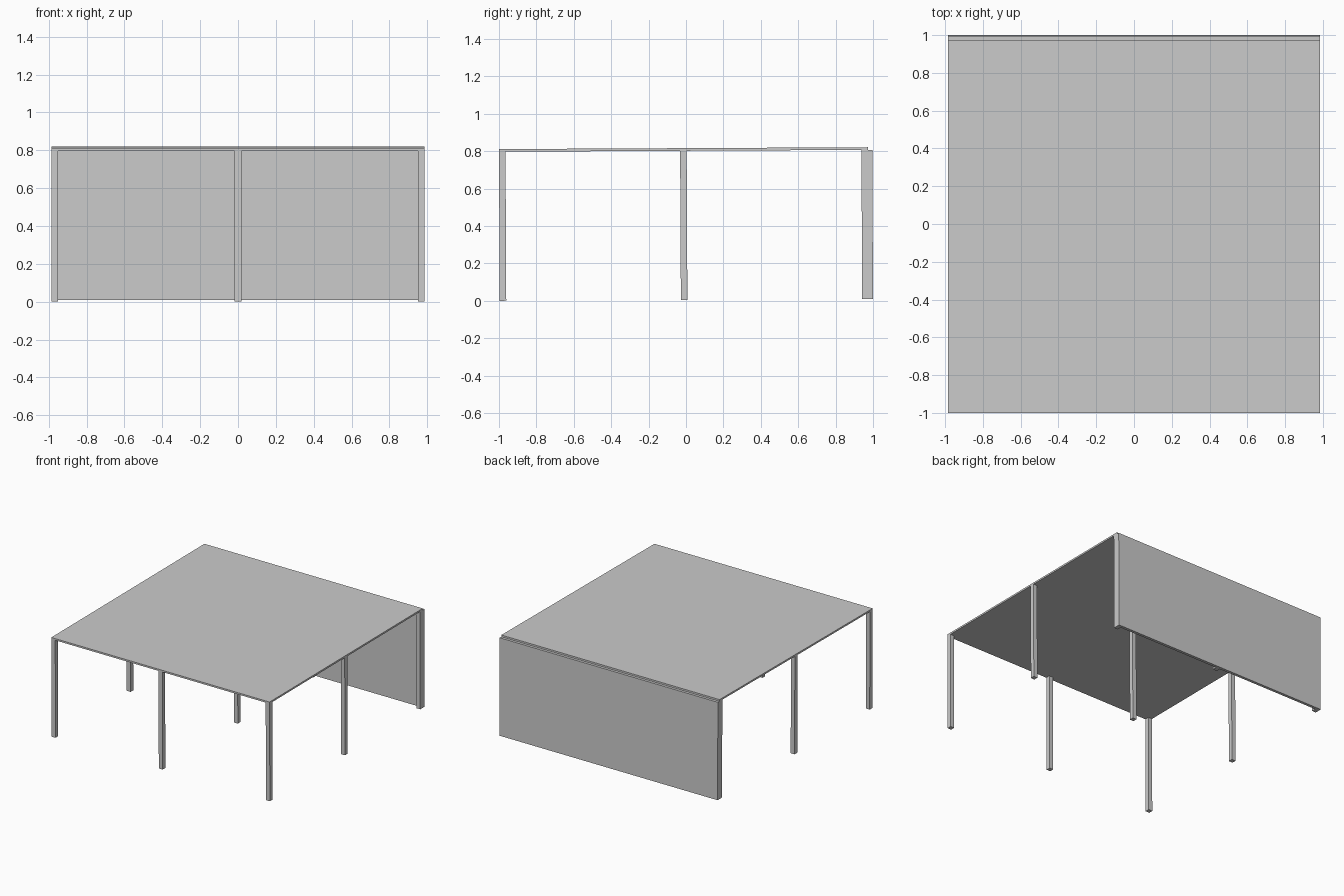
import bpy, bmesh
from mathutils import Matrix, Vector

if "Cube" in bpy.data.objects:
    bpy.data.objects.remove(bpy.data.objects["Cube"])

# The whole shelter leans very slightly: the back sits higher than the front
TILT = Matrix.Translation((0, 0, 0.005)) @ Matrix.Rotation(0.005, 4, 'X')


def box(name, lo, hi):
    lo, hi = Vector(lo), Vector(hi)
    bm = bmesh.new()
    bmesh.ops.create_cube(bm, size=1)
    bmesh.ops.scale(bm, vec=hi - lo, verts=bm.verts)
    bmesh.ops.translate(bm, vec=(lo + hi) / 2, verts=bm.verts)
    bm.transform(TILT)
    mesh = bpy.data.meshes.new(name)
    bm.to_mesh(mesh)
    bm.free()
    obj = bpy.data.objects.new(name, mesh)
    bpy.context.collection.objects.link(obj)
    return obj


HALF_W = 0.985   # half width in x
POST = 0.035     # post thickness
TOP = 0.797      # underside of the roof

# Flat roof slab
box("roof", (-HALF_W, -0.996, TOP), (HALF_W, 0.978, 0.811))

# Back wall panel behind the last row of posts
box("back_wall", (-HALF_W, 0.977, 0), (HALF_W, 1.0, TOP))

# Three by three grid of square posts
edge = HALF_W - POST / 2
for row, y in (("front", -0.9785), ("middle", -0.010), ("back", 0.9595)):
    for side, x in (("left", -edge), ("center", 0), ("right", edge)):
        h = POST / 2
        box(f"{row}_{side}_post", (x - h, y - h, 0), (x + h, y + h, TOP))
